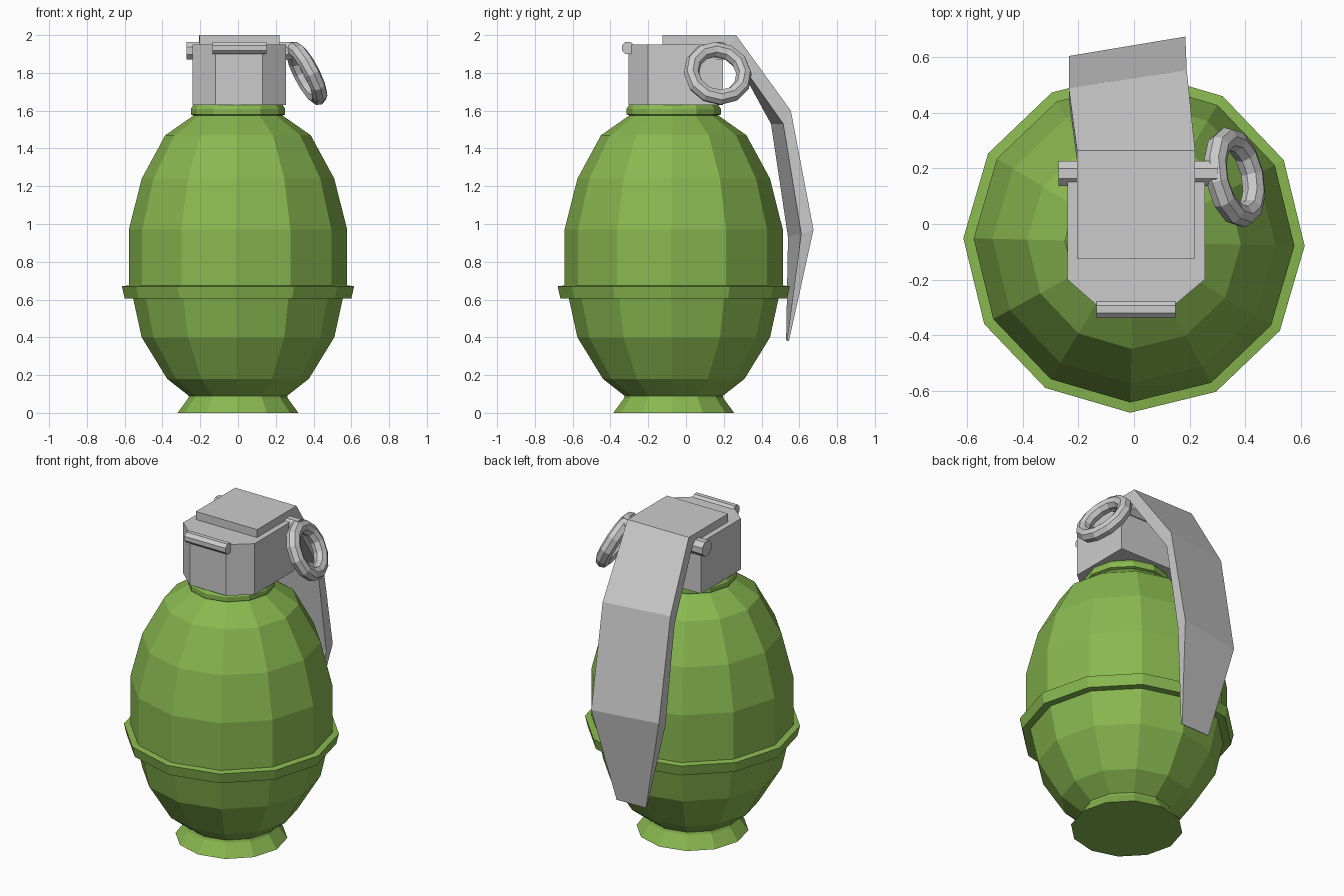
import bpy, bmesh
from math import cos, sin, pi, radians
from mathutils import Vector

if "Cube" in bpy.data.objects:
    bpy.data.objects.remove(bpy.data.objects["Cube"])

green = bpy.data.materials.new("green")
green.diffuse_color = (0.25, 0.48, 0.08, 1)
green.use_nodes = True
green.node_tree.nodes["Principled BSDF"].inputs["Base Color"].default_value = green.diffuse_color


def make(name, verts, faces, mat=None):
    me = bpy.data.meshes.new(name)
    me.from_pydata(verts, [], faces)
    bm = bmesh.new()
    bm.from_mesh(me)
    bmesh.ops.recalc_face_normals(bm, faces=bm.faces)
    bm.to_mesh(me)
    bm.free()
    ob = bpy.data.objects.new(name, me)
    bpy.context.collection.objects.link(ob)
    if mat:
        me.materials.append(mat)
    return ob


def loft(name, rings, mat=None):
    """Skin equal-length rings of points and cap both ends."""
    n = len(rings[0])
    verts = [p for ring in rings for p in ring]
    faces = [(k * n + i, k * n + (i + 1) % n, (k + 1) * n + (i + 1) % n, (k + 1) * n + i)
             for k in range(len(rings) - 1) for i in range(n)]
    faces += [tuple(range(n)), tuple(range(len(verts) - n, len(verts)))]
    return make(name, verts, faces, mat)


def lathe(name, profile, sides=12, turn=-1.3, cy=-0.065):
    angles = [radians(turn) + 2 * pi * i / sides for i in range(sides)]
    return loft(name, [[(r * cos(a), cy + r * sin(a), z) for a in angles]
                       for r, z in profile], green)


def pin(name, x0, x1, y, z, r):
    angles = [2 * pi * (i + 0.5) / 8 for i in range(8)]
    return loft(name, [[(x, y + r * cos(a), z + r * sin(a)) for a in angles]
                       for x in (x0, x1)])


# Faceted egg body with foot, belt flange and neck
lathe("body", [(0.32, 0), (0.265, 0.075), (0.26, 0.09), (0.375, 0.18), (0.51, 0.40),
               (0.555, 0.605), (0.60, 0.605), (0.615, 0.67), (0.578, 0.675), (0.578, 0.97),
               (0.51, 1.24), (0.385, 1.47), (0.235, 1.575), (0.25, 1.58), (0.25, 1.61),
               (0.23, 1.64)])

# Fuse head block with chamfered front corners
outline = [(-0.24, 0.195), (-0.24, -0.2), (-0.12, -0.305),
           (0.13, -0.305), (0.255, -0.2), (0.255, 0.195)]
loft("head", [[(x, y, z) for x, y in outline] for z in (1.63, 1.95)])

# Lever: sections of (left x, right x, left outer yz, right outer yz, left inner yz, right inner yz)
sections = [
    (-0.205, 0.22, (-0.125, 2.0), (-0.125, 2.0), (-0.125, 1.94), (-0.125, 1.94)),
    (-0.205, 0.22, (0.265, 2.0), (0.265, 2.0), (0.225, 1.94), (0.225, 1.94)),
    (-0.235, 0.19, (0.49, 1.60), (0.555, 1.60), (0.45, 1.53), (0.515, 1.53)),
    (-0.235, 0.185, (0.605, 0.97), (0.675, 0.97), (0.54, 0.93), (0.61, 0.95)),
    (-0.10, 0.10, (0.54, 0.38), (0.545, 0.38), (0.53, 0.385), (0.535, 0.385)),
]
loft("lever", [[(xl, *lo), (xr, *ro), (xr, *ri), (xl, *li)]
               for xl, xr, lo, ro, li, ri in sections])

# Hinge pin at the front and cross pin at the back
pin("front_pin", -0.135, 0.15, -0.307, 1.932, 0.035)
pin("safety_pin", -0.272, 0.30, 0.182, 1.917, 0.049)

# Tilted pull ring
bpy.ops.mesh.primitive_torus_add(major_segments=12, minor_segments=8,
                                 major_radius=0.142, minor_radius=0.042,
                                 location=(0.363, 0.168, 1.797))
ring = bpy.context.object
ring.name = "pull_ring"
ring.rotation_euler = Vector((1, 0.22, 0.52)).to_track_quat('Z', 'Y').to_euler()
